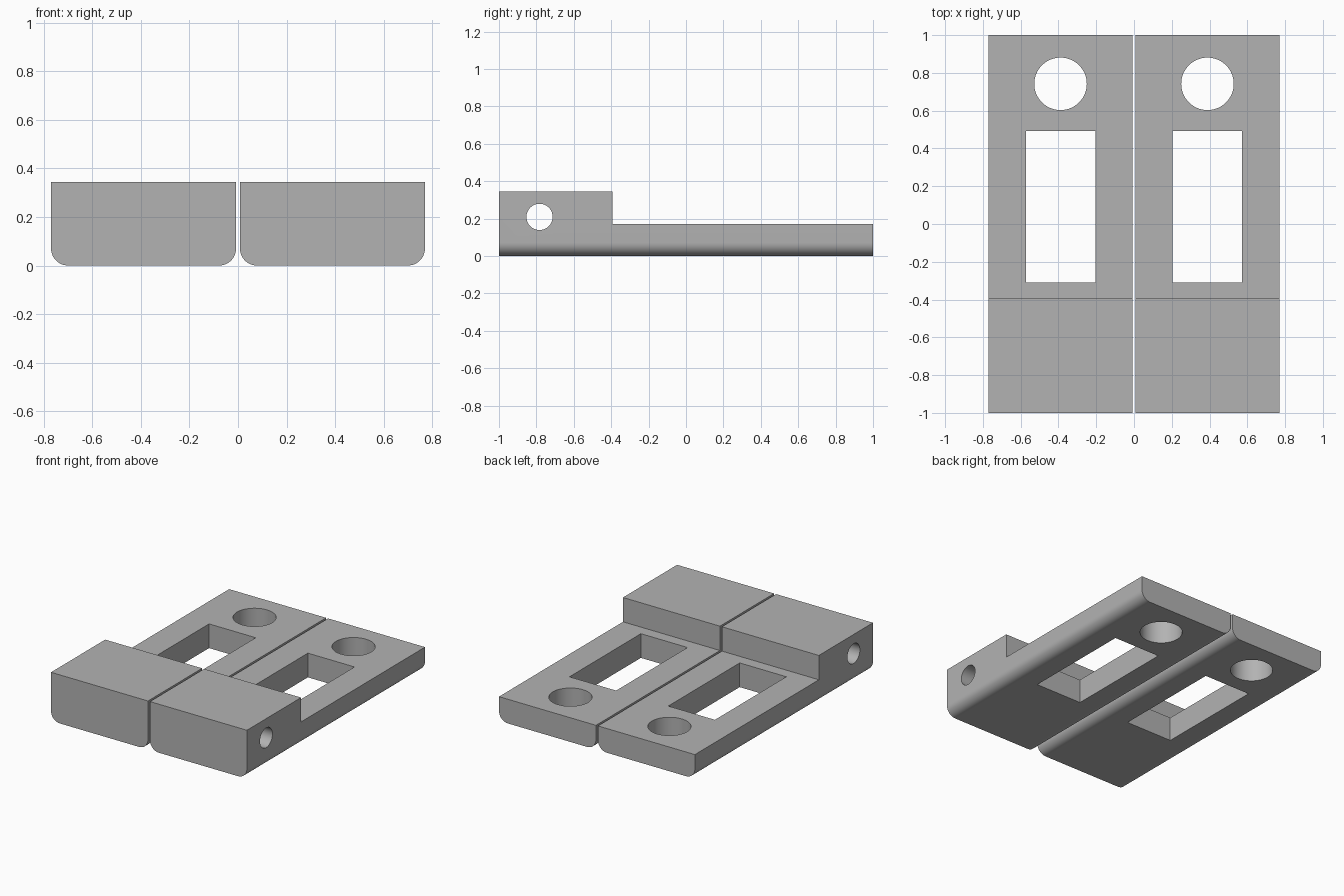
import bpy, bmesh, math
from mathutils import Matrix

if "Cube" in bpy.data.objects:
    bpy.data.objects.remove(bpy.data.objects["Cube"])

INNER, OUTER = 0.008, 0.77      # x extent of one plate
TOP, STEP = 0.345, 0.172        # heights of raised block and thin plate
FILLET = 0.07                   # rounding along the bottom edges
MID = (INNER + OUTER) / 2

grey = bpy.data.materials.new("grey")
grey.diffuse_color = (0.45, 0.45, 0.45, 1)
grey.use_nodes = True
grey.node_tree.nodes["Principled BSDF"].inputs["Base Color"].default_value = grey.diffuse_color


def new_object(name, bm):
    bmesh.ops.recalc_face_normals(bm, faces=bm.faces)
    mesh = bpy.data.meshes.new(name)
    bm.to_mesh(mesh)
    bm.free()
    mesh.materials.append(grey)
    obj = bpy.data.objects.new(name, mesh)
    bpy.context.collection.objects.link(obj)
    return obj


def box(name, lo, hi):
    bm = bmesh.new()
    bmesh.ops.create_cube(bm, size=1)
    for v in bm.verts:
        v.co = [(a + b) / 2 + c * (b - a) for a, b, c in zip(lo, hi, v.co)]
    return new_object(name, bm)


def cylinder(name, centre, radius, depth, axis):
    bm = bmesh.new()
    turn = Matrix.Rotation(math.pi / 2, 4, 'Y') if axis == 'X' else Matrix()
    bmesh.ops.create_cone(bm, cap_ends=True, segments=64, radius1=radius, radius2=radius,
                          depth=depth, matrix=Matrix.Translation(centre) @ turn)
    return new_object(name, bm)


def rounded_bar(name):
    # Cross-section with rounded bottom corners, extruded front to back
    points = [(INNER, TOP), (OUTER, TOP)]
    for cx, start in ((OUTER - FILLET, 0), (INNER + FILLET, 90)):
        for i in range(13):
            a = -math.radians(start + 90 * i / 12)
            points.append((cx + FILLET * math.cos(a), FILLET + FILLET * math.sin(a)))
    bm = bmesh.new()
    face = bm.faces.new([bm.verts.new((x, -1, z)) for x, z in points])
    ext = bmesh.ops.extrude_face_region(bm, geom=[face])
    bmesh.ops.translate(bm, vec=(0, 2, 0),
                        verts=[g for g in ext["geom"] if isinstance(g, bmesh.types.BMVert)])
    return new_object(name, bm)


# Right plate: bar with step, window, mounting hole and cross pin hole cut away
plate = rounded_bar("right_plate")
cutters = [
    box("step_cutter", (-0.1, -0.392, STEP), (0.9, 1.1, 0.5)),
    box("window_cutter", (0.205, -0.31, -0.1), (0.572, 0.492, 0.3)),
    cylinder("mounting_hole_cutter", (MID, 0.742, 0.1), 0.139, 0.6, 'Z'),
    cylinder("pin_hole_cutter", (MID, -0.783, 0.209), 0.07, 1.2, 'X'),
]
bpy.context.view_layer.objects.active = plate
for cutter in cutters:
    mod = plate.modifiers.new(cutter.name, 'BOOLEAN')
    mod.operation, mod.solver, mod.object = 'DIFFERENCE', 'EXACT', cutter
    bpy.ops.object.modifier_apply(modifier=mod.name)
    bpy.data.objects.remove(cutter)

# Left plate: mirrored copy
bm = bmesh.new()
bm.from_mesh(plate.data)
bmesh.ops.scale(bm, vec=(-1, 1, 1), verts=bm.verts)
left = new_object("left_plate", bm)

# Smooth the fillets and holes, keep the edges sharp
for obj in (plate, left):
    bpy.ops.object.select_all(action='DESELECT')
    obj.select_set(True)
    bpy.context.view_layer.objects.active = obj
    bpy.ops.object.shade_smooth_by_angle(angle=math.radians(30))
